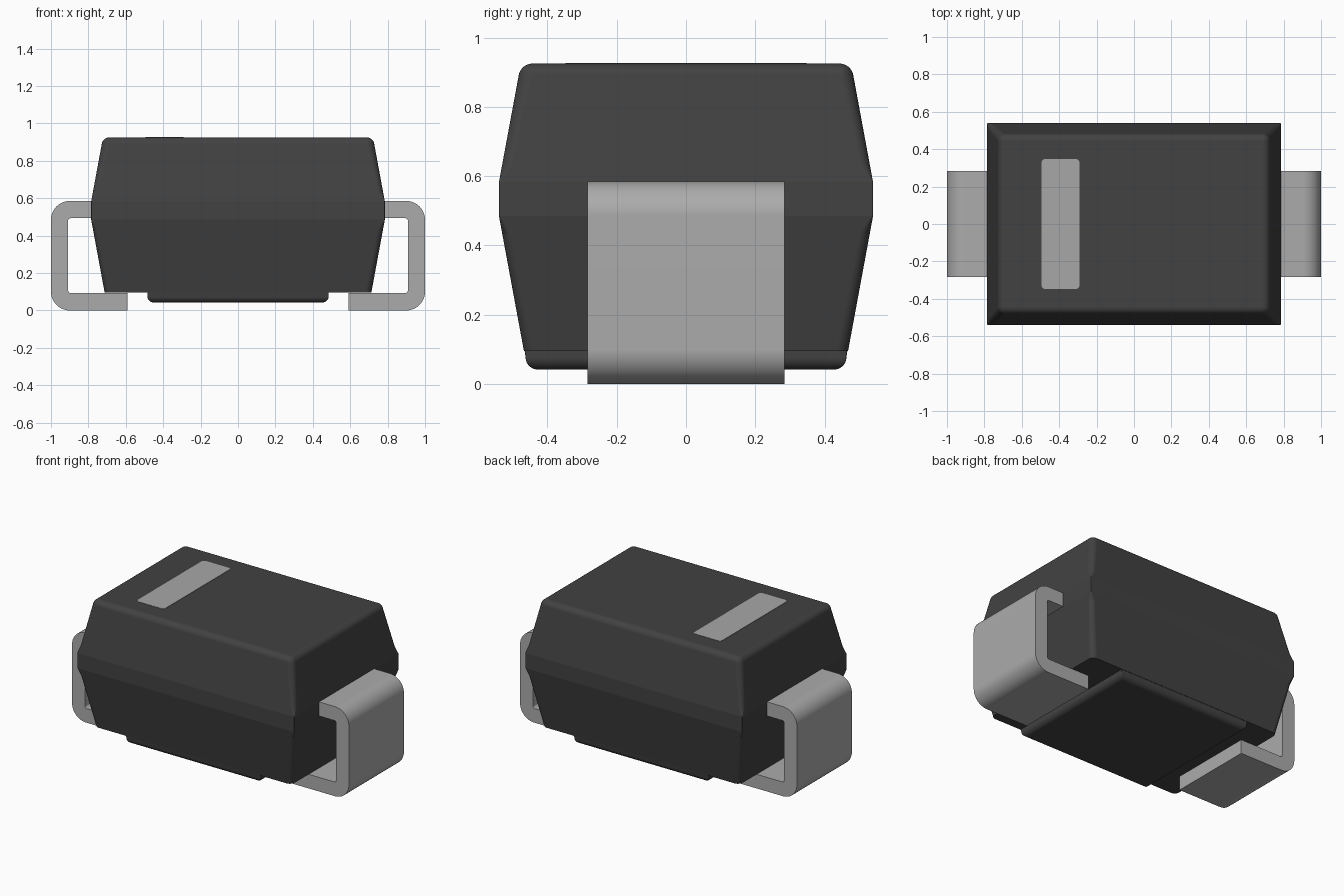
import bpy, bmesh, math

cube = bpy.data.objects.get("Cube")
if cube:
    bpy.data.objects.remove(cube, do_unlink=True)


def material(name, value):
    m = bpy.data.materials.new(name)
    m.use_nodes = True
    m.diffuse_color = (value, value, value, 1)
    m.node_tree.nodes["Principled BSDF"].inputs["Base Color"].default_value = (value, value, value, 1)
    return m


BLACK = material("black plastic", 0.054)
METAL = material("tinned metal", 0.41)
MARK = material("light grey marking", 0.39)


def finish(name, bm, mat, angle):
    bmesh.ops.recalc_face_normals(bm, faces=bm.faces)
    me = bpy.data.meshes.new(name)
    bm.to_mesh(me)
    bm.free()
    me.materials.append(mat)
    ob = bpy.data.objects.new(name, me)
    bpy.context.collection.objects.link(ob)
    bpy.ops.object.select_all(action='DESELECT')
    ob.select_set(True)
    bpy.context.view_layer.objects.active = ob
    bpy.ops.object.shade_smooth_by_angle(angle=math.radians(angle))
    # keep the large faces flat next to the rounded edges
    wn = ob.modifiers.new("weighted normals", 'WEIGHTED_NORMAL')
    wn.keep_sharp = True
    return ob


def rounded_rect(hx, hy, r, n=12):
    pts = []
    for q, (sx, sy) in enumerate([(1, 1), (-1, 1), (-1, -1), (1, -1)]):
        for i in range(n + 1):
            a = math.radians(90) * (q + i / n)
            pts.append((sx * (hx - r) + r * math.cos(a), sy * (hy - r) + r * math.sin(a)))
    return pts


def loft(name, rings, mat, x=0.0):
    """Stack rounded rectangles (half x, half y, z, corner radius) and cap both ends."""
    bm = bmesh.new()
    loops = [[bm.verts.new((x + px, py, z)) for px, py in rounded_rect(hx, hy, r)]
             for hx, hy, z, r in rings]
    for lo, hi in zip(loops, loops[1:]):
        n = len(lo)
        for i in range(n):
            j = (i + 1) % n
            bm.faces.new((lo[i], lo[j], hi[j], hi[i]))
    bm.faces.new(loops[0][::-1])
    bm.faces.new(loops[-1])
    return finish(name, bm, mat, 8.5)


# Package body: drafted walls meeting at a straight middle band
HX, HY, K = 0.785, 0.54, 0.185
Z_BOTTOM, Z_LOW, Z_HIGH, Z_TOP = 0.095, 0.485, 0.583, 0.925
R = 0.04


def wall(z, r):
    d = K * max(Z_LOW - z, z - Z_HIGH, 0)
    return (HX - d, HY - d, z, r)


rings = [wall(Z_BOTTOM, 0.035), wall(Z_LOW - 0.05, 0.03), wall(Z_LOW, 0.004),
         wall(Z_HIGH, 0.004), wall(Z_HIGH + 0.05, 0.03)]
tilt = math.atan(K)
zc = Z_TOP - R
start = wall(zc + R * math.sin(tilt), R)
for i in range(13):
    t = tilt + (math.pi / 2 - tilt) * i / 12
    inset = R * (math.cos(tilt) - math.cos(t))
    rings.append((start[0] - inset, start[1] - inset, zc + R * math.sin(t),
                  max(R * math.cos(t), 0.004)))
loft("package_body", rings, BLACK)

# Raised pad under the body with a rounded lower edge
rings = []
for i in range(13):
    t = math.pi / 2 * (1 - i / 12)
    inset = 0.035 * (1 - math.cos(t))
    rings.append((0.485 - inset, 0.463 - inset, 0.077 - 0.035 * math.sin(t), 0.005))
rings.append((0.485, 0.468, 0.11, 0.005))
loft("underside_pad", rings, BLACK)

# Polarity stripe, a thin plate on top of the body
loft("polarity_stripe", [(0.101, 0.348, Z_TOP - 0.003, 0.02),
                         (0.101, 0.348, Z_TOP + 0.002, 0.02)], MARK, x=-0.393)


# Folded terminals
def arc(cx, cz, r, a0, a1, n=12):
    return [(cx + r * math.cos(math.radians(a0 + (a1 - a0) * i / n)),
             cz + r * math.sin(math.radians(a0 + (a1 - a0) * i / n))) for i in range(n + 1)]


def terminal(name, side):
    top, th, ro, ri, hw = 0.585, 0.092, 0.1, 0.014, 0.284
    xi = 1 - th - ri
    profile = [(0.59, 0)] + arc(1 - ro, ro, ro, -90, 0) + arc(1 - ro, top - ro, ro, 0, 90)
    profile += [(0.72, top), (0.72, top - th)]
    profile += arc(xi, top - th - ri, ri, 90, 0) + arc(xi, th + ri, ri, 0, -90)
    profile += [(0.59, th)]
    bm = bmesh.new()
    face = bm.faces.new([bm.verts.new((side * x, -hw, z)) for x, z in profile])
    ext = bmesh.ops.extrude_face_region(bm, geom=[face])
    verts = [v for v in ext["geom"] if isinstance(v, bmesh.types.BMVert)]
    bmesh.ops.translate(bm, verts=verts, vec=(0, 2 * hw, 0))
    finish(name, bm, METAL, 30)


terminal("left_terminal", 1)
terminal("right_terminal", -1)
